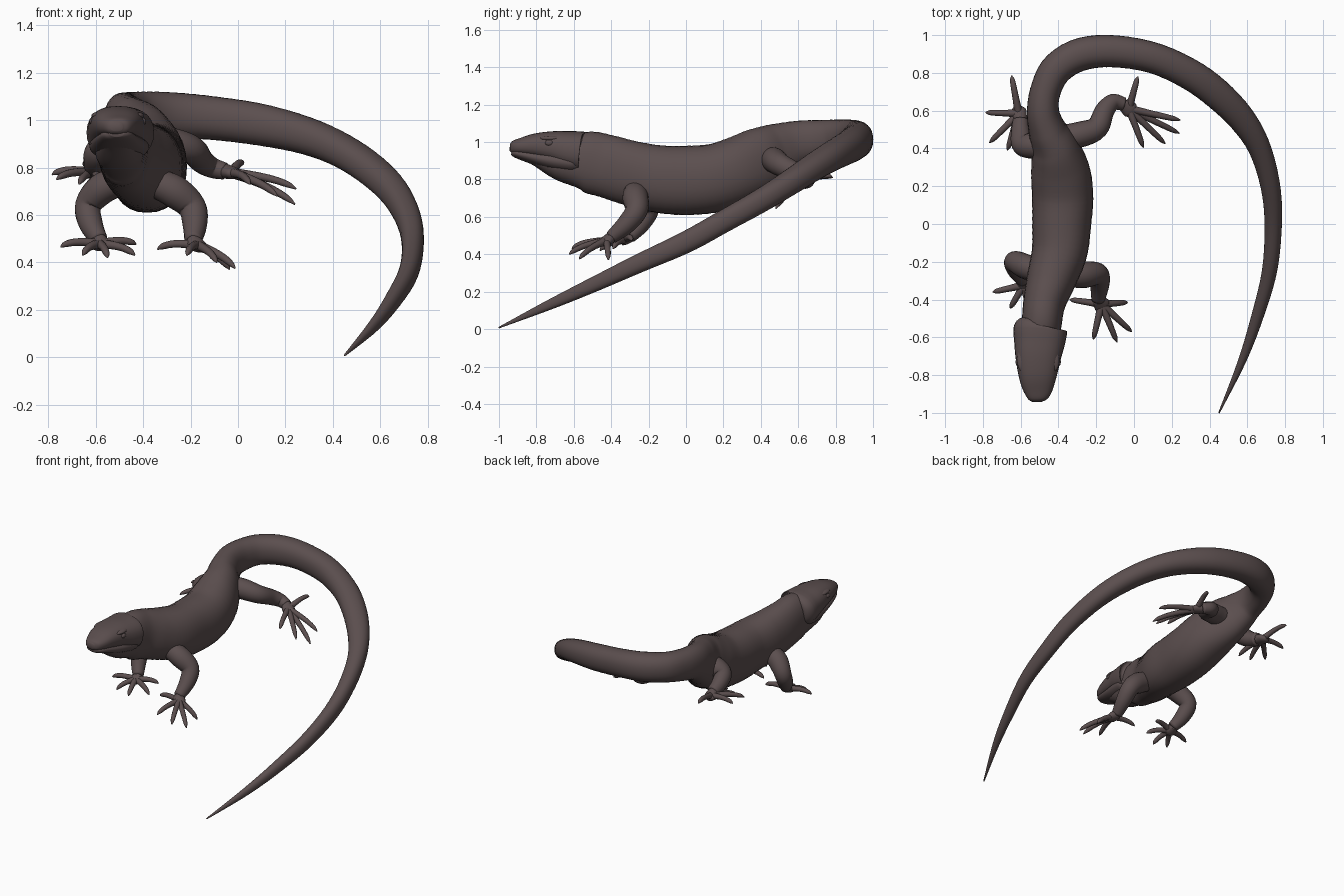
import bpy, bmesh, math
from mathutils import Vector

skin = bpy.data.materials.new("dark brown skin")
skin.diffuse_color = (0.105, 0.077, 0.077, 1)


def smooth_rows(rows, sub):
    """Catmull-Rom interpolation of rows of numbers."""
    p = [rows[0]] + list(rows) + [rows[-1]]
    out = []
    for i in range(1, len(p) - 2):
        for k in range(sub):
            t = k / sub
            out.append([0.5 * (2 * b + (c - a) * t + (2 * a - 5 * b + 4 * c - d) * t * t
                               + (3 * b - a - 3 * c + d) * t ** 3)
                        for a, b, c, d in zip(p[i - 1], p[i], p[i + 1], p[i + 2])])
    return out + [list(rows[-1])]


def loft(bm, rows, seg=16, sub=5, power=1.0, upright=False, ripple=0.0):
    """Skin elliptical rings (x, y, z, half width, half height) along a path."""
    rows = smooth_rows([r if len(r) == 5 else (*r, r[3]) for r in rows], sub)
    pts = [Vector(r[:3]) for r in rows]
    rings, side = [], None
    for i, r in enumerate(rows):
        t = (pts[min(i + 1, len(pts) - 1)] - pts[max(i - 1, 0)]).normalized()
        if side is None or upright:
            ref = Vector((0, 0, 1)) if abs(t.z) < 0.95 else Vector((0, 1, 0))
            side = t.cross(ref).normalized()
        else:
            side = (side - t * side.dot(t)).normalized()
        up = side.cross(t)
        k = 1 + ripple * (1 if i % 2 else -1)
        w, h = max(r[3], 0.002) * k, max(r[4], 0.002) * k
        ring = []
        for j in range(seg):
            a = 2 * math.pi * j / seg
            c, s = math.cos(a), math.sin(a)
            c = math.copysign(abs(c) ** power, c)
            s = math.copysign(abs(s) ** power, s)
            ring.append(bm.verts.new(pts[i] + side * (c * w) + up * (s * h)))
        rings.append(ring)
    for a, b in zip(rings, rings[1:]):
        for j in range(seg):
            n = (j + 1) % seg
            bm.faces.new((a[j], a[n], b[n], b[j]))
    bm.faces.new(rings[0][::-1])
    bm.faces.new(rings[-1])


def finish(bm, name):
    bmesh.ops.recalc_face_normals(bm, faces=bm.faces)
    me = bpy.data.meshes.new(name)
    bm.to_mesh(me)
    bm.free()
    me.materials.append(skin)
    for f in me.polygons:
        f.use_smooth = True
    ob = bpy.data.objects.new(name, me)
    bpy.context.collection.objects.link(ob)
    return ob


# Throat, torso and curled tail
body = [
    (-.51, -.88, .93, .03, .02), (-.51, -.80, .915, .065, .045),
    (-.505, -.67, .89, .10, .10), (-.49, -.54, .895, .105, .16),
    (-.475, -.42, .87, .112, .168), (-.44, -.30, .835, .13, .173),
    (-.395, -.15, .803, .147, .18), (-.383, 0, .795, .156, .185),
    (-.378, .15, .807, .162, .183), (-.39, .28, .85, .156, .18),
    (-.418, .40, .905, .128, .175), (-.46, .50, .955, .10, .15),
    (-.482, .60, .995, .085, .12), (-.467, .71, 1.01, .081, .108),
    (-.41, .82, 1.02, .085, .10), (-.29, .895, 1.02, .087, .098),
    (-.12, .915, 1.01, .085, .092), (.10, .88, .98, .082, .088),
    (.30, .79, .93, .082, .078), (.45, .68, .865, .08, .07),
    (.575, .55, .78, .072, .066), (.665, .40, .687, .06, .063),
    (.722, .20, .575, .052, .06), (.737, 0, .465, .046, .058),
    (.717, -.25, .352, .04, .05), (.65, -.50, .235, .032, .04),
    (.57, -.73, .13, .021, .027), (.45, -1.0, .008, .004, .004)]
bm = bmesh.new()
loft(bm, body, seg=28, sub=8, power=0.9, upright=True, ripple=0.004)
finish(bm, "body_and_tail")

# Skull with flared cheeks ending at the neck collar
bm = bmesh.new()
loft(bm, [(-.512, -.942, .972, .025, .018), (-.512, -.925, .972, .052, .034),
          (-.51, -.88, .976, .078, .047), (-.51, -.80, .98, .102, .068),
          (-.507, -.70, .972, .122, .088), (-.50, -.62, .956, .136, .104),
          (-.497, -.575, .948, .142, .110), (-.495, -.55, .945, .137, .108),
          (-.49, -.535, .943, .10, .09)], seg=28, power=0.85, upright=True)
finish(bm, "skull")

# Lower jaw
bm = bmesh.new()
loft(bm, [(-.512, -.93, .945, .03, .016), (-.51, -.90, .938, .064, .026),
          (-.51, -.80, .917, .094, .042), (-.505, -.70, .90, .115, .057),
          (-.50, -.60, .888, .126, .062), (-.49, -.54, .885, .10, .05)],
     seg=24, upright=True)
finish(bm, "lower_jaw")


def bead(name, pos, size):
    b = bmesh.new()
    bmesh.ops.create_uvsphere(b, u_segments=14, v_segments=10, radius=1)
    for v in b.verts:
        v.co = Vector(pos) + Vector([c * s for c, s in zip(v.co, size)])
    finish(b, name)


# Eyes and brows on both sides
for s, label in ((-1, "left"), (1, "right")):
    bead(label + "_eye", (-.507 + s * .106, -.73, .995), (.014, .024, .016))
    bead(label + "_brow", (-.507 + s * .086, -.72, 1.02), (.026, .06, .014))


def leg(name, limb, palm, tips):
    """Limb tube, flattened palm and five clawed toes."""
    b = bmesh.new()
    loft(b, limb, seg=18)
    p = Vector(palm)
    wrist = Vector(limb[-1][:3])
    loft(b, [(*wrist, .034, .032), (*wrist.lerp(p, .6), .042, .028),
             (*p, .042, .024), (*(p + (p - wrist) * .4), .022, .016)], seg=14)
    for tip in tips:
        t = Vector(tip)
        root = wrist.lerp(p, .7)
        up = Vector((0, 0, .012))
        loft(b, [(*root, .022), (*(root.lerp(t, .35) + up), .018),
                 (*(root.lerp(t, .65) + up * 1.3), .016),
                 (*(root.lerp(t, .88) + up * .8), .013), (*t, .003)], seg=10, sub=4)
    finish(b, name)


leg("front_right_leg",
    [(-.36, -.27, .74, .06), (-.27, -.27, .70, .070), (-.195, -.265, .635, .060),
     (-.182, -.32, .56, .052), (-.19, -.40, .49, .036)],
    (-.165, -.435, .465),
    [(-.34, -.40, .455), (-.215, -.61, .43), (-.09, -.625, .40),
     (-.012, -.57, .375), (-.035, -.415, .37)])
leg("front_left_leg",
    [(-.50, -.25, .74, .06), (-.575, -.225, .71, .066), (-.632, -.20, .64, .056),
     (-.62, -.245, .56, .050), (-.585, -.30, .495, .036)],
    (-.585, -.335, .47),
    [(-.748, -.36, .465), (-.655, -.445, .43), (-.55, -.46, .42),
     (-.435, -.39, .43), (-.43, -.29, .475)])
leg("back_right_leg",
    [(-.37, .46, .91, .065), (-.28, .475, .90, .068), (-.195, .51, .875, .06),
     (-.155, .60, .83, .052), (-.11, .645, .80, .044), (-.055, .635, .785, .036)],
    (-.015, .60, .775),
    [(.02, .78, .815), (.245, .55, .71), (.24, .48, .645),
     (.165, .425, .68), (.05, .405, .73)])
leg("back_left_leg",
    [(-.46, .42, .90, .07), (-.53, .415, .895, .070), (-.587, .42, .865, .060),
     (-.60, .48, .82, .052), (-.60, .55, .79, .042)],
    (-.615, .60, .775),
    [(-.648, .785, .81), (-.785, .59, .77), (-.765, .43, .75),
     (-.67, .39, .73), (-.59, .37, .74)])
